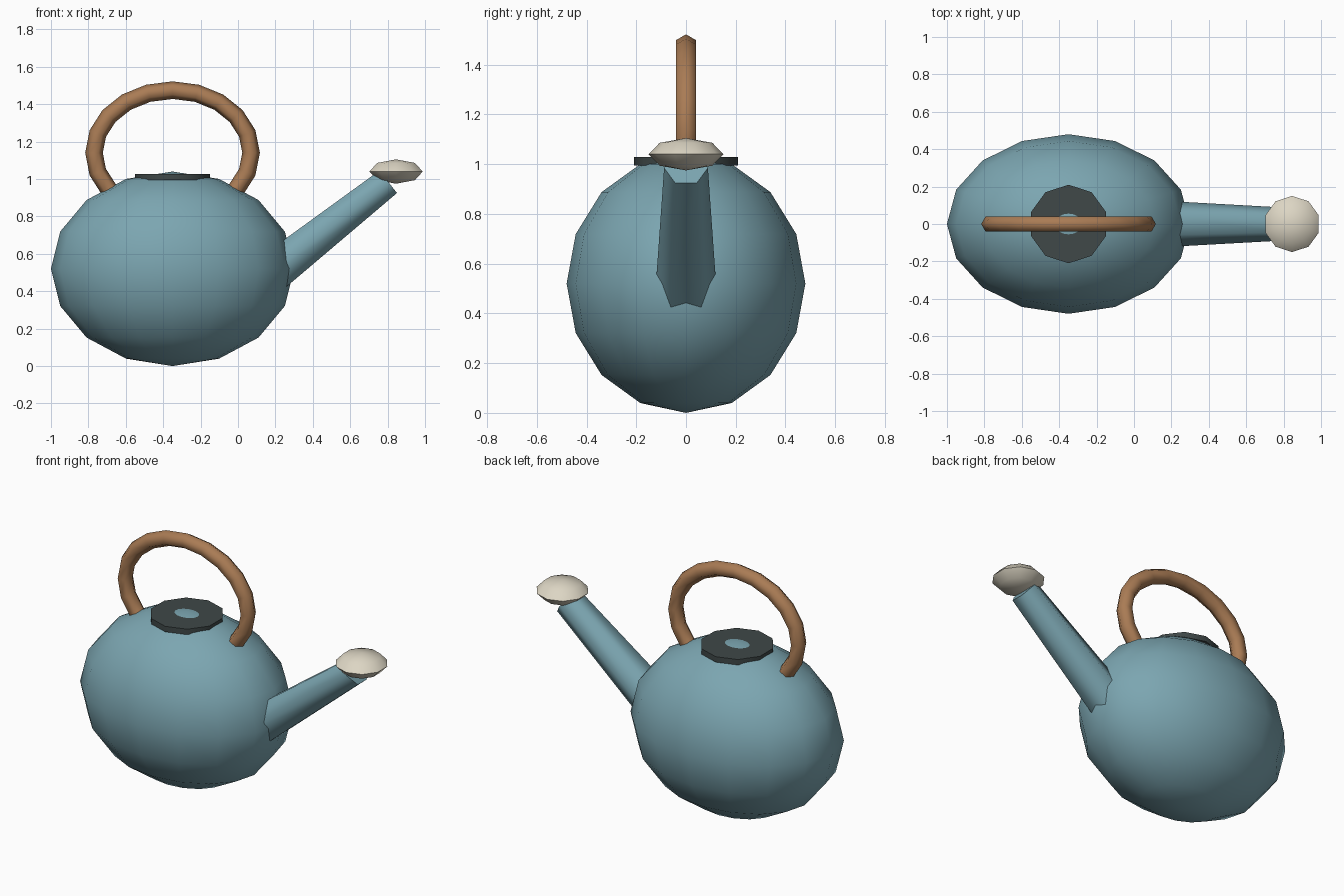
import bpy, bmesh, math
from mathutils import Vector, Matrix

if "Cube" in bpy.data.objects:
    bpy.data.objects.remove(bpy.data.objects["Cube"])


def material(name, rgb):
    m = bpy.data.materials.new(name)
    m.diffuse_color = (*rgb, 1)
    m.use_nodes = True
    m.node_tree.nodes["Principled BSDF"].inputs["Base Color"].default_value = m.diffuse_color
    return m


TEAL = material("teal_enamel", (0.20, 0.38, 0.44))
WOOD = material("warm_wood", (0.40, 0.20, 0.09))
DARK = material("dark_metal", (0.05, 0.065, 0.065))
CREAM = material("cream", (0.72, 0.67, 0.55))


def finish(bm, name, mat, angle=70):
    bmesh.ops.recalc_face_normals(bm, faces=bm.faces)
    me = bpy.data.meshes.new(name)
    bm.to_mesh(me)
    bm.free()
    me.materials.append(mat)
    ob = bpy.data.objects.new(name, me)
    bpy.context.collection.objects.link(ob)
    bpy.ops.object.select_all(action='DESELECT')
    ob.select_set(True)
    bpy.context.view_layer.objects.active = ob
    bpy.ops.object.shade_smooth_by_angle(angle=math.radians(angle))
    return ob


def loft(name, rings, mat, angle=70):
    """Skin a list of equal-length point rings and cap both ends."""
    bm = bmesh.new()
    loops = [[bm.verts.new(p) for p in ring] for ring in rings]
    n = len(loops[0])
    for a, b in zip(loops, loops[1:]):
        for i in range(n):
            j = (i + 1) % n
            bm.faces.new((a[i], a[j], b[j], b[i]))
    bm.faces.new(loops[0])
    bm.faces.new(loops[-1])
    return finish(bm, name, mat, angle)


def circle(centre, u, v, r, sides):
    return [centre + r * (math.cos(t) * u + math.sin(t) * v)
            for t in (2 * math.pi * i / sides for i in range(sides))]


def ellipsoid(name, centre, radii, segments, rings, mat):
    bm = bmesh.new()
    # quarter turn puts vertices on the +y and -y extremes
    spin = Matrix.Rotation(math.pi / 2, 4, 'Z')
    bmesh.ops.create_uvsphere(bm, u_segments=segments, v_segments=rings, radius=1)
    if max(v.co.y for v in bm.verts) < 0.999:
        bm.transform(spin)
    bm.transform(Matrix.Translation(centre) @ Matrix.Diagonal((*radii, 1)))
    return finish(bm, name, mat)


X, Y, Z = Vector((1, 0, 0)), Vector((0, 1, 0)), Vector((0, 0, 1))

# Rounded water tank
ellipsoid("body", (-0.35, 0, 0.52), (0.65, 0.48, 0.52), 16, 8, TEAL)

# Flat lid ring around the top of the tank
loft("lid", [circle(Vector((-0.35, 0, z)), Y, X, 0.21, 10) for z in (0.994, 1.028)],
     DARK, 40)

# Tapered six-sided spout
tip, base = Vector((0.803, 0, 0.985)), Vector((0.19, 0, 0.504))
axis = (tip - base).normalized()
loft("spout", [circle(c, Y, axis.cross(Y), r, 6) for c, r in ((base, 0.122), (tip, 0.088))],
     TEAL)

# Sprinkler head
ellipsoid("sprinkler_head", (0.845, 0, 1.04), (0.15, 0.15, 0.065), 10, 4, CREAM)

# Oval carrying handle
rings = []
for deg in [-46] + list(range(-36, 217, 18)) + [226]:
    t = math.radians(deg)
    c = Vector((-0.35 + 0.42 * math.cos(t), 0, 1.14 + 0.335 * math.sin(t)))
    tangent = Vector((-0.42 * math.sin(t), 0, 0.335 * math.cos(t))).normalized()
    rings.append(circle(c, Y.cross(tangent), Y, 0.047, 6))
loft("handle", rings, WOOD)
